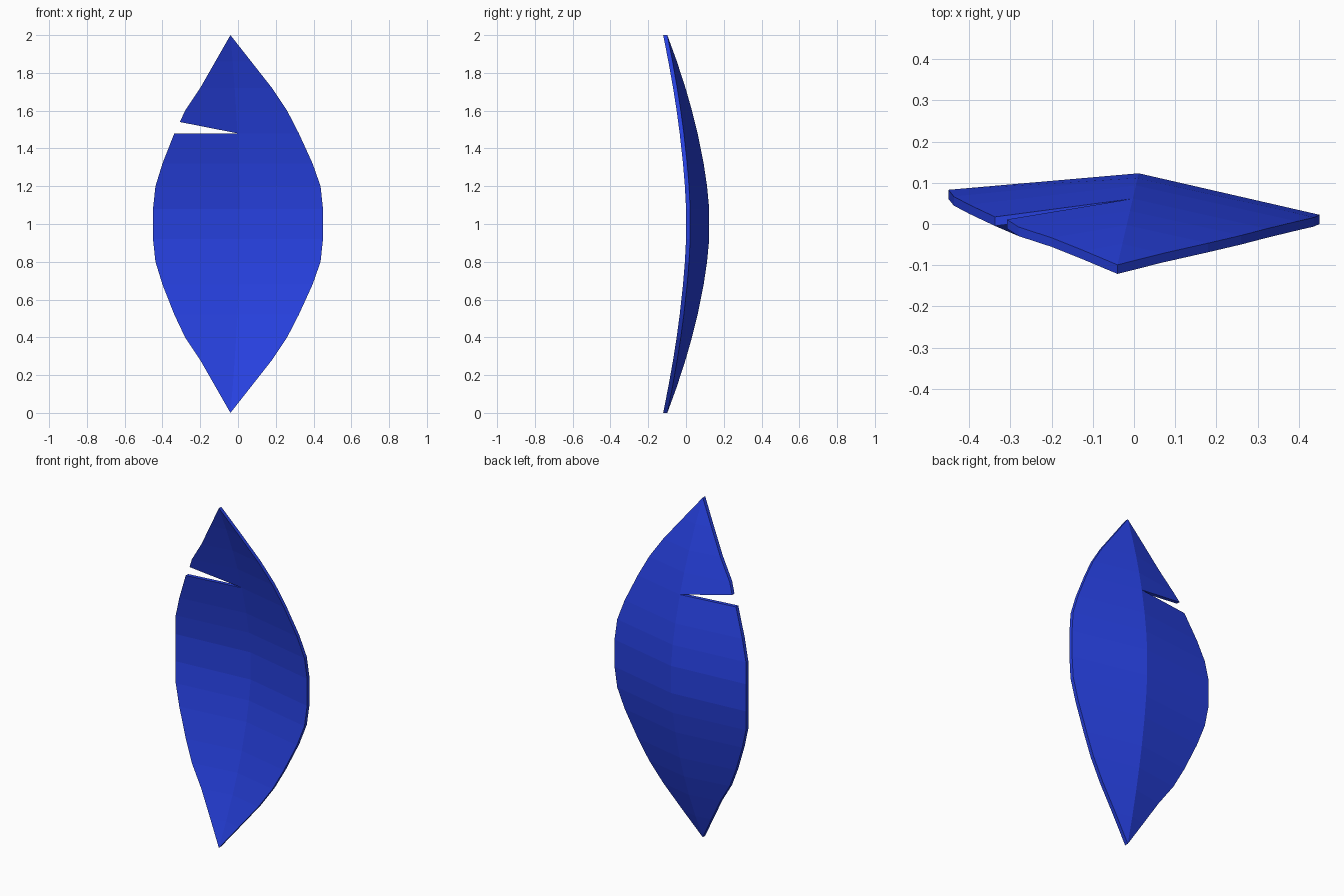
import bpy
import bmesh
from mathutils import Vector

cube = bpy.data.objects.get("Cube")
if cube:
    bpy.data.objects.remove(cube, do_unlink=True)

THICKNESS = 0.022

# Blue blade material
blue = bpy.data.materials.new("blue")
blue.use_nodes = True
colour = (0.02, 0.052, 0.74, 1.0)
blue.diffuse_color = colour
blue.node_tree.nodes["Principled BSDF"].inputs["Base Color"].default_value = colour

# Outline of one half: distance from mid height, left x, right x
HALF = [(0.08, -0.45, 0.45), (0.2, -0.437, 0.437), (0.32, -0.4, 0.395),
        (0.48, -0.337, 0.322), (0.6, -0.28, 0.26), (0.72, -0.2, 0.18),
        (0.86, -0.12, 0.07)]
rows = [(1 - t, l, r) for t, l, r in reversed(HALF)] + [(1 + t, l, r) for t, l, r in HALF]


def bend(z, middle, drop, power):
    """Front-to-back position of a lengthwise line that curls toward the tips."""
    return middle - drop * abs(z - 1) ** power


def ridge(z):
    return (bend(z, 0.012, 0.052, 1.7), bend(z, 0.104, 0.225, 1.7), z)


def left_edge(x, z):
    return (x, bend(z, 0.068, 0.189, 1.3), z)


def right_edge(x, z):
    return (x, bend(z, 0.002, 0.123, 1.7), z)


bm = bmesh.new()
bottom = bm.verts.new(ridge(0))
top = bm.verts.new(ridge(2))
mids = [bm.verts.new(ridge(z)) for z, l, r in rows]
lefts = [bm.verts.new(left_edge(l, z)) for z, l, r in rows]
rights = [bm.verts.new(right_edge(r, z)) for z, l, r in rows]

# The notch frees the flap above it, whose lower corner is raised
notch = next(i for i, row in enumerate(rows) if row[0] > 1.45)
flap_corner = bm.verts.new((-0.308, -0.011, 1.54))

# Front sheet, as strips on both sides of the ridge
for i in range(len(rows) - 1):
    lower_left = flap_corner if i == notch else lefts[i]
    bm.faces.new((lower_left, mids[i], mids[i + 1], lefts[i + 1]))
    bm.faces.new((mids[i], rights[i], rights[i + 1], mids[i + 1]))

# Pointed ends
bm.faces.new((bottom, mids[0], lefts[0]))
bm.faces.new((bottom, rights[0], mids[0]))
bm.faces.new((lefts[-1], mids[-1], top))
bm.faces.new((mids[-1], rights[-1], top))

# Back sheet and rim
front = list(bm.faces)
extruded = bmesh.ops.extrude_face_region(bm, geom=front, use_keep_orig=True)
back = [g for g in extruded["geom"] if isinstance(g, bmesh.types.BMVert)]
bmesh.ops.translate(bm, verts=back, vec=Vector((0, THICKNESS, 0)))
bmesh.ops.recalc_face_normals(bm, faces=bm.faces)

mesh = bpy.data.meshes.new("notched_leaf_blade")
bm.to_mesh(mesh)
bm.free()
mesh.materials.append(blue)
blade = bpy.data.objects.new("notched_leaf_blade", mesh)
bpy.context.collection.objects.link(blade)
